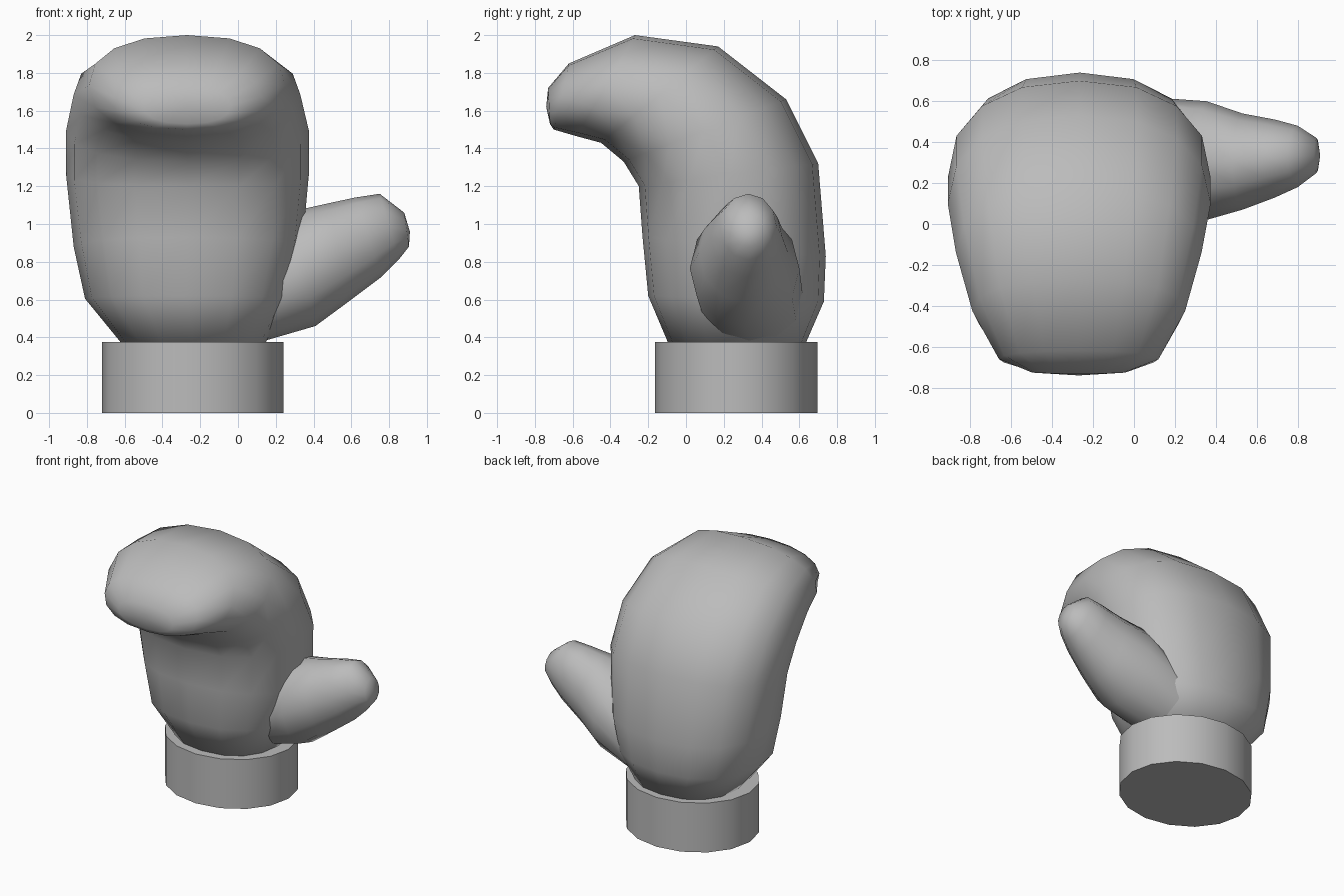
import bpy, bmesh, math
from mathutils import Vector

cube = bpy.data.objects.get("Cube")
if cube:
    bpy.data.objects.remove(cube)

grey = bpy.data.materials.new("plain grey")
grey.use_nodes = True
grey.diffuse_color = (0.5, 0.5, 0.5, 1)
grey.node_tree.nodes["Principled BSDF"].inputs["Base Color"].default_value = (0.5, 0.5, 0.5, 1)


def ring(centre, side, up, count, power=2.0):
    """Rounded outline spanned by two half axes; a higher power is boxier."""
    points = []
    for i in range(count):
        a = math.tau * i / count
        c, s = math.cos(a), math.sin(a)
        points.append(centre + side * math.copysign(abs(c) ** (2 / power), c)
                      + up * math.copysign(abs(s) ** (2 / power), s))
    return points


def loft(name, rings, tip=None, sharp=35):
    """Skin a list of rings, closing the start flat and the end with a tip or a cap."""
    bm = bmesh.new()
    loops = [[bm.verts.new(p) for p in r] for r in rings]
    n = len(loops[0])
    for low, high in zip(loops, loops[1:]):
        for i in range(n):
            j = (i + 1) % n
            bm.faces.new((low[i], low[j], high[j], high[i]))
    bm.faces.new(loops[0][::-1])
    if tip:
        point = bm.verts.new(tip)
        for i in range(n):
            bm.faces.new((loops[-1][i], loops[-1][(i + 1) % n], point))
    else:
        bm.faces.new(loops[-1])
    bmesh.ops.recalc_face_normals(bm, faces=bm.faces)
    mesh = bpy.data.meshes.new(name)
    bm.to_mesh(mesh)
    bm.free()
    mesh.materials.append(grey)
    obj = bpy.data.objects.new(name, mesh)
    bpy.context.collection.objects.link(obj)
    bpy.ops.object.select_all(action="DESELECT")
    obj.select_set(True)
    bpy.context.view_layer.objects.active = obj
    bpy.ops.object.shade_smooth_by_angle(angle=math.radians(sharp))
    return obj


# Cuff: a short oval cylinder
loft("cuff", [ring(Vector((-0.24, 0.265, z)), Vector((0.48, 0, 0)),
                   Vector((0, 0.43, 0)), 16) for z in (0, 0.375)])

# Mitten: palm side (y, z), back side (y, z), then left and right x
sections = [
    ((-0.09, 0.36), (0.63, 0.36), -0.61, 0.14),
    ((-0.20, 0.62), (0.73, 0.59), -0.81, 0.27),
    ((-0.23, 0.93), (0.74, 0.83), -0.87, 0.34),
    ((-0.25, 1.20), (0.70, 1.32), -0.91, 0.375),
    ((-0.33, 1.33), (0.53, 1.66), -0.91, 0.375),
    ((-0.45, 1.43), (0.17, 1.94), -0.87, 0.33),
    ((-0.58, 1.465), (-0.27, 2.0), -0.79, 0.25),
    ((-0.70, 1.50), (-0.62, 1.85), -0.66, 0.12),
    ((-0.72, 1.53), (-0.73, 1.72), -0.50, -0.04),
]
rings = []
for palm, back, x0, x1 in sections:
    a, b = Vector((0, *palm)), Vector((0, *back))
    centre = (a + b) / 2 + Vector(((x0 + x1) / 2, 0, 0))
    rings.append(ring(centre, Vector(((x1 - x0) / 2, 0, 0)), (b - a) / 2, 16, 2.3))
loft("mitten", rings, (-0.27, -0.74, 1.62), 80)

# Thumb: lower side (x, z), upper side (x, z), then front and back y
sections = [
    ((0.10, 0.37), (0.05, 0.85), 0.06, 0.62),
    ((0.41, 0.46), (0.30, 1.07), 0.02, 0.60),
    ((0.58, 0.585), (0.48, 1.11), 0.07, 0.54),
    ((0.76, 0.72), (0.62, 1.14), 0.13, 0.51),
    ((0.85, 0.81), (0.75, 1.16), 0.18, 0.48),
    ((0.905, 0.88), (0.88, 1.06), 0.25, 0.42),
]
rings = []
for low, top, y0, y1 in sections:
    a, b = Vector((low[0], 0, low[1])), Vector((top[0], 0, top[1]))
    centre = (a + b) / 2 + Vector((0, (y0 + y1) / 2, 0))
    rings.append(ring(centre, Vector((0, (y1 - y0) / 2, 0)), (b - a) / 2, 12))
loft("thumb", rings, (0.91, 0.335, 0.96), 80)
